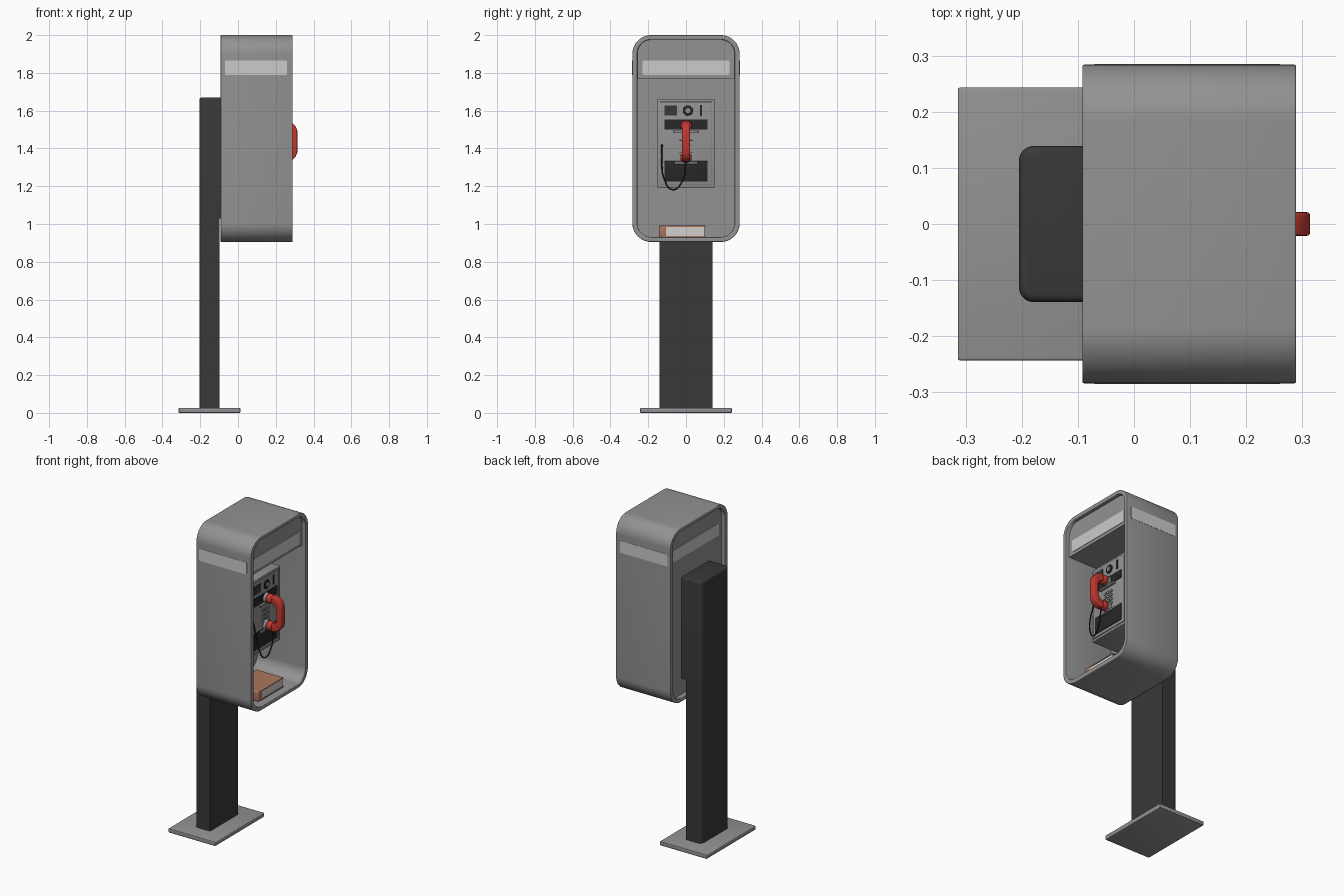
import bpy, bmesh, math
from mathutils import Vector

if "Cube" in bpy.data.objects:
    bpy.data.objects.remove(bpy.data.objects["Cube"])


def material(name, r, g, b):
    m = bpy.data.materials.new(name)
    m.diffuse_color = (r, g, b, 1)
    m.use_nodes = True
    m.node_tree.nodes["Principled BSDF"].inputs["Base Color"].default_value = m.diffuse_color
    return m


GREY = material("grey_metal", 0.29, 0.29, 0.29)
DARK = material("dark_metal", 0.04, 0.04, 0.04)
BLACK = material("black_plastic", 0.02, 0.02, 0.02)
RED = material("red_plastic", 0.55, 0.04, 0.03)
LIGHT = material("light_panel", 0.6, 0.6, 0.6)
PAPER = material("paper", 0.65, 0.63, 0.6)
COVER = material("book_cover", 0.4, 0.18, 0.11)


def place(axis, u, v, w):
    return {"X": (w, u, v), "Y": (u, w, v), "Z": (u, v, w)}[axis]


def rounded(u0, u1, v0, v1, r, r_low=None, n=8):
    """Rounded rectangle outline; r_low rounds the two lower corners."""
    r_low = r if r_low is None else r_low
    pts = []
    for cu, cv, rad, a in ((u1, v1, r, 0), (u0, v1, r, 90), (u0, v0, r_low, 180), (u1, v0, r_low, 270)):
        if rad == 0:
            pts.append((cu, cv))
            continue
        ou = cu - rad if cu == u1 else cu + rad
        ov = cv - rad if cv == v1 else cv + rad
        for i in range(n + 1):
            t = math.radians(a + 90 * i / n)
            pts.append((ou + rad * math.cos(t), ov + rad * math.sin(t)))
    return pts


def finish(name, bm, mat, bevel=0, above=-1):
    bmesh.ops.recalc_face_normals(bm, faces=bm.faces)
    if bevel:
        sharp = [e for e in bm.edges if e.calc_face_angle(0) > math.radians(40)
                 and min(v.co.z for v in e.verts) > above]
        bmesh.ops.bevel(bm, geom=sharp, offset=bevel, segments=3, profile=0.5, affect="EDGES")
    me = bpy.data.meshes.new(name)
    bm.to_mesh(me)
    bm.free()
    ob = bpy.data.objects.new(name, me)
    bpy.context.collection.objects.link(ob)
    me.materials.append(mat)
    bpy.ops.object.select_all(action="DESELECT")
    ob.select_set(True)
    bpy.context.view_layer.objects.active = ob
    bpy.ops.object.shade_smooth_by_angle(angle=math.radians(35))
    return ob


def prism(name, axis, outline, w0, w1, mat=GREY, bevel=0, above=-1):
    bm = bmesh.new()
    a, b = ([bm.verts.new(place(axis, u, v, w)) for u, v in outline] for w in (w0, w1))
    bm.faces.new(a)
    bm.faces.new(b)
    for i in range(len(a)):
        j = (i + 1) % len(a)
        bm.faces.new((a[i], a[j], b[j], b[i]))
    return finish(name, bm, mat, bevel, above)


def ring(name, outer, inner, w0, w1, mat=GREY, bevel=0):
    bm = bmesh.new()
    loops = [[bm.verts.new(place("X", u, v, w)) for u, v in o]
             for o, w in ((outer, w0), (outer, w1), (inner, w1), (inner, w0))]
    for k in range(4):
        p, q = loops[k], loops[(k + 1) % 4]
        for i in range(len(p)):
            j = (i + 1) % len(p)
            bm.faces.new((p[i], p[j], q[j], q[i]))
    return finish(name, bm, mat, bevel)


def box(name, x0, x1, y0, y1, z0, z1, mat=GREY, bevel=0):
    return prism(name, "X", rounded(y0, y1, z0, z1, 0), x0, x1, mat, bevel)


def disc(name, y, z, r, x0, x1, mat=GREY, bevel=0, n=32):
    pts = [(y + r * math.cos(2 * math.pi * i / n), z + r * math.sin(2 * math.pi * i / n)) for i in range(n)]
    return prism(name, "X", pts, x0, x1, mat, bevel)


# Base plate and post, whose upper part reaches into the hood's back recess
box("base_plate", -0.314, 0.012, -0.243, 0.243, 0, 0.026, GREY, 0.004)
rear = rounded(-0.205, 0, -0.139, 0.139, 0.026)[9:27]
for name, x, z0, z1 in (("post", -0.097, 0.02, 1.03), ("post_top", -0.062, 1.03, 1.67)):
    prism(name, "Z", rear + [(x, -0.139), (x, 0.139)], z0, z1, DARK, 0.014, 1.6)

# Hood: open shell, recessed back panel and header box
ring("hood_shell", rounded(-0.284, 0.284, 0.905, 2.0, 0.1, n=14),
     rounded(-0.258, 0.258, 0.931, 1.976, 0.076, n=14), -0.092, 0.289, GREY, 0.004)
prism("back_panel", "X", rounded(-0.259, 0.259, 0.93, 1.977, 0.077, n=14), -0.065, -0.045)
prism("header_box", "X", rounded(-0.259, 0.259, 1.77, 1.977, 0.077, 0, n=14), -0.05, 0.265)

# Light sign strips on all four sides
for name, w0, w1 in (("front_sign", 0.262, 0.268), ("back_sign", -0.068, -0.06)):
    prism(name, "X", rounded(-0.23, 0.23, 1.79, 1.866, 0.008), w0, w1, LIGHT)
for name, s in (("left_sign", -1), ("right_sign", 1)):
    prism(name, "Y", rounded(-0.07, 0.26, 1.79, 1.866, 0.008), s * 0.28, s * 0.2855, LIGHT)

# Phone body with face plate
box("phone_body", -0.047, 0.186, -0.152, 0.152, 1.193, 1.662, GREY, 0.004)
box("phone_face", 0.18, 0.191, -0.138, 0.138, 1.206, 1.648, GREY, 0.003)
box("display", 0.185, 0.194, -0.115, -0.047, 1.574, 1.628, DARK)
disc("dial_ring", 0.01, 1.6, 0.027, 0.185, 0.196, BLACK, 0.002)
disc("dial_centre", 0.01, 1.6, 0.013, 0.19, 0.199, GREY)
box("coin_slot", 0.185, 0.195, 0.074, 0.086, 1.572, 1.63, BLACK)
box("cradle_band", 0.185, 0.195, -0.115, 0.115, 1.5, 1.553, BLACK)
box("coin_return", 0.185, 0.195, -0.115, 0.115, 1.225, 1.333, BLACK, 0.002)
box("upper_ledge", 0.185, 0.204, -0.065, 0.065, 1.484, 1.496, GREY, 0.002)
box("lower_ledge", 0.185, 0.204, -0.062, 0.062, 1.318, 1.33, GREY, 0.002)

# Keypad
for row in range(4):
    for col in range(3):
        y, z = (col - 1) * 0.026, 1.37 + row * 0.027
        box("key", 0.185, 0.197, y - 0.009, y + 0.009, z - 0.008, z + 0.008, GREY, 0.002)

# Handset with ear and mouth cups resting in round cradles
half = [(0.232, 1.37), (0.255, 1.375), (0.27, 1.385), (0.28, 1.405)]
back = [(0.314, 1.38), (0.306, 1.358), (0.287, 1.338), (0.265, 1.328), (0.232, 1.328)]
flip = lambda pts: [(x, 2.874 - z) for x, z in reversed(pts)]
prism("handset_grip", "Y", half + flip(half) + flip(back) + back, -0.021, 0.021, RED, 0.006)
for name, z in (("ear", 1.522), ("mouth", 1.352)):
    disc(name + "_cup", 0, z, 0.029, 0.212, 0.246, RED, 0.006)
    disc(name + "_cradle", 0, z, 0.03, 0.185, 0.213, GREY, 0.003)

# Hanging cord
cord = bpy.data.curves.new("cord", "CURVE")
cord.dimensions = "3D"
cord.bevel_depth = 0.0042
cord.bevel_resolution = 3
cord.resolution_u = 8
path = [(0.192, -0.127, 1.42), (0.215, -0.128, 1.34), (0.23, -0.116, 1.24), (0.238, -0.07, 1.182),
        (0.245, -0.018, 1.23), (0.246, 0, 1.335)]
sp = cord.splines.new("BEZIER")
sp.bezier_points.add(len(path) - 1)
for p, co in zip(sp.bezier_points, path):
    p.co = Vector(co)
    p.handle_left_type = p.handle_right_type = "AUTO"
cord.materials.append(BLACK)
cord_ob = bpy.data.objects.new("cord", cord)
bpy.context.collection.objects.link(cord_ob)
bpy.ops.object.select_all(action="DESELECT")
cord_ob.select_set(True)
bpy.context.view_layer.objects.active = cord_ob
bpy.ops.object.convert(target="MESH")

# Directory book lying on the hood floor
box("book_pages", 0.06, 0.241, -0.12, 0.098, 0.937, 0.986, PAPER)
for name, z in (("book_lower_cover", 0.931), ("book_upper_cover", 0.985)):
    box(name, 0.055, 0.243, -0.13, 0.103, z, z + 0.006, COVER)
prism("book_spine", "Y", rounded(0.055, 0.243, 0.931, 0.991, 0), -0.143, -0.104, COVER, 0.005)
